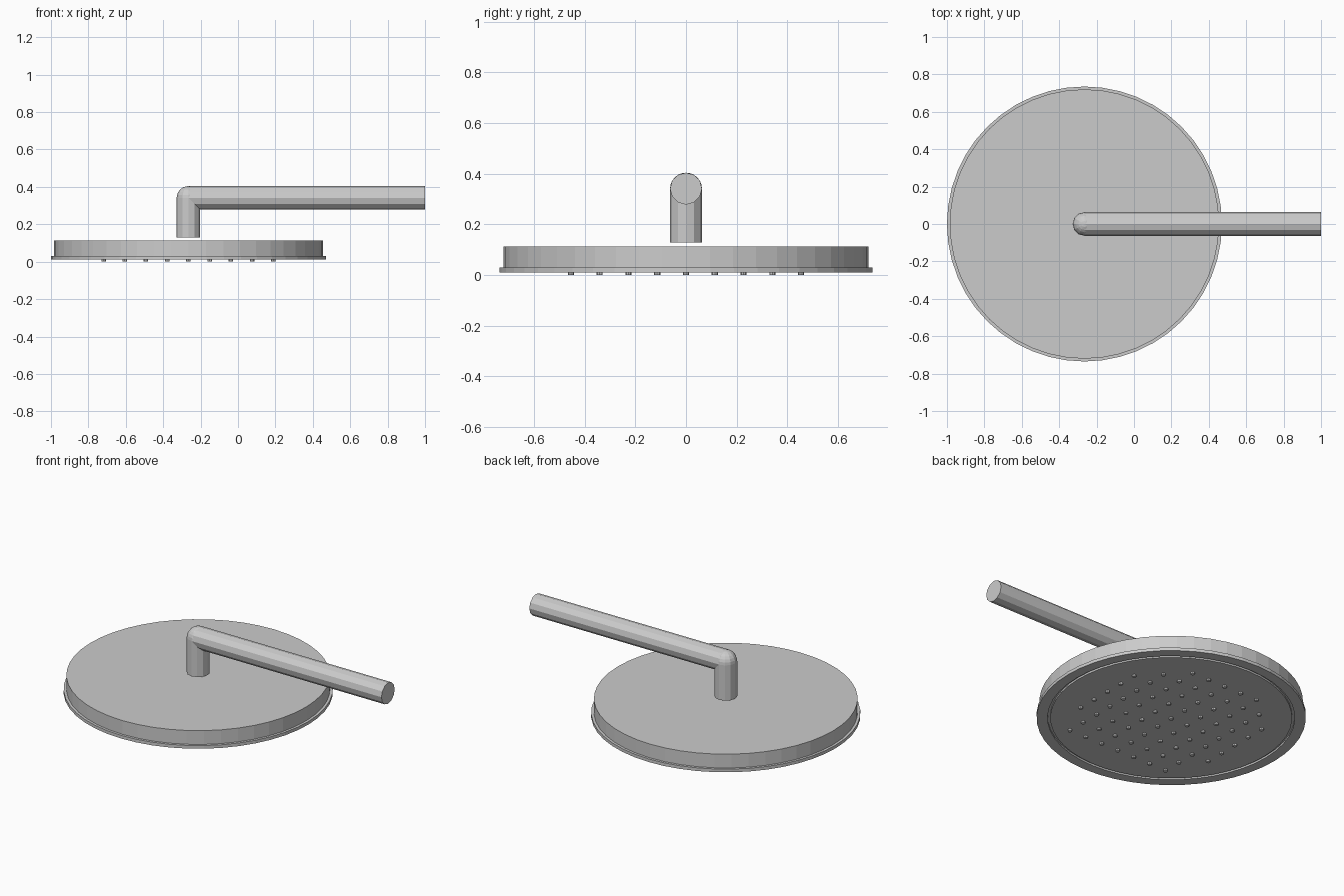
import bpy, bmesh, math
from mathutils import Matrix, Vector

cube = bpy.data.objects.get("Cube")
if cube:
    bpy.data.objects.remove(cube, do_unlink=True)

# Single metal colour
metal = bpy.data.materials.new("brushed_grey_metal")
metal.use_nodes = True
grey = (0.6, 0.6, 0.6, 1)
metal.diffuse_color = grey
metal.node_tree.nodes["Principled BSDF"].inputs["Base Color"].default_value = grey

AXIS = -0.265      # x of the head's centre line
PIPE_R = 0.063
PIPE_Z = 0.341
HEAD_SIDES = 48
PIPE_SIDES = 12


def finish(name, bm):
    bmesh.ops.recalc_face_normals(bm, faces=bm.faces)
    mesh = bpy.data.meshes.new(name)
    bm.to_mesh(mesh)
    bm.free()
    mesh.materials.append(metal)
    obj = bpy.data.objects.new(name, mesh)
    bpy.context.collection.objects.link(obj)
    return obj


def add_rod(bm, start, end, radius, sides):
    """Capped cylinder between two points."""
    a, b = Vector(start), Vector(end)
    turn = (b - a).to_track_quat("Z", "Y").to_matrix().to_4x4()
    bmesh.ops.create_cone(bm, cap_ends=True, segments=sides, radius1=radius,
                          radius2=radius, depth=(b - a).length,
                          matrix=Matrix.Translation((a + b) / 2) @ turn)


def rod(name, start, end, radius, sides):
    bm = bmesh.new()
    add_rod(bm, start, end, radius, sides)
    return finish(name, bm)


def ring(name, outer, inner, bottom, top):
    """Square-section ring around the head's centre line."""
    bm = bmesh.new()
    profile = [(inner, bottom), (outer, bottom), (outer, top), (inner, top)]
    verts = [bm.verts.new((AXIS + r, 0, z)) for r, z in profile]
    edges = [bm.edges.new((verts[i - 1], verts[i])) for i in range(len(verts))]
    bmesh.ops.spin(bm, geom=verts + edges, cent=(AXIS, 0, 0), axis=(0, 0, 1),
                   angle=math.tau, steps=HEAD_SIDES, use_merge=True)
    bmesh.ops.remove_doubles(bm, verts=bm.verts, dist=0.0001)
    return finish(name, bm)


# Spray head: drum, outer trim and face plate with a narrow groove between them
rod("head_drum", (AXIS, 0, 0.022), (AXIS, 0, 0.113), 0.72, HEAD_SIDES)
ring("trim_ring", 0.735, 0.675, 0.011, 0.03)
rod("face_plate", (AXIS, 0, 0.011), (AXIS, 0, 0.024), 0.66, HEAD_SIDES)

# Nozzles on a square grid, kept inside a circle with two extra at the front
bm = bmesh.new()
step = 0.1135
for i in range(-4, 5):
    for j in range(-4, 5):
        if i * i + j * j <= 20 or (abs(i) == 3 and j == -4):
            x, y = AXIS + i * step, j * step
            add_rod(bm, (x, y, 0), (x, y, 0.015), 0.012, 8)
finish("nozzles", bm)

# Bent supply arm: drop pipe, rounded elbow and long horizontal pipe
rod("drop_pipe", (AXIS, 0, 0.129), (AXIS, 0, PIPE_Z), PIPE_R, PIPE_SIDES)
rod("supply_arm", (AXIS, 0, PIPE_Z), (1, 0, PIPE_Z), PIPE_R, PIPE_SIDES)
bm = bmesh.new()
bmesh.ops.create_uvsphere(bm, u_segments=PIPE_SIDES, v_segments=PIPE_SIDES,
                          radius=PIPE_R,
                          matrix=Matrix.Translation((AXIS, 0, PIPE_Z)))
finish("elbow", bm)
